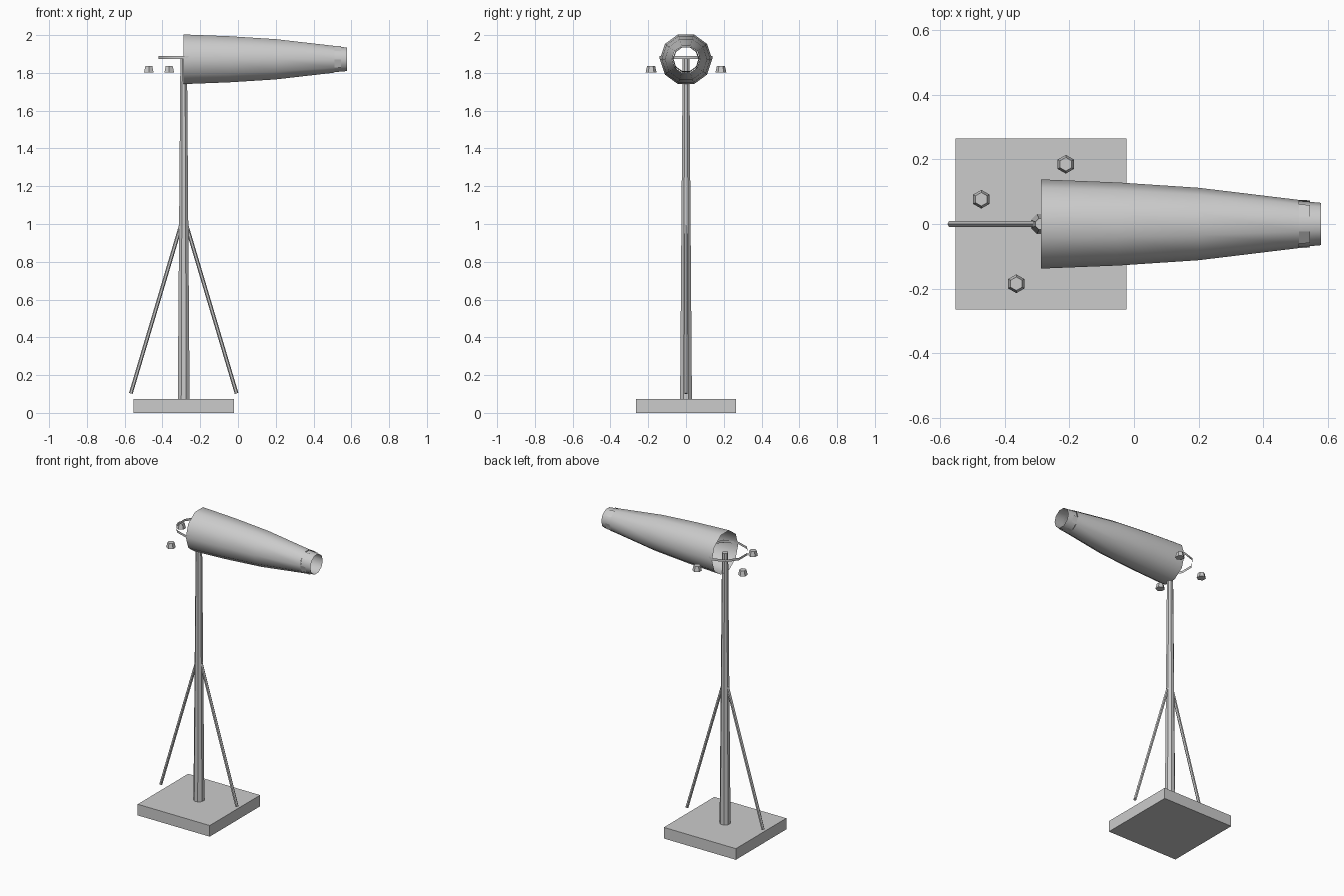
import bpy, bmesh
from math import sin, cos, pi, radians
from mathutils import Vector

if "Cube" in bpy.data.objects:
    bpy.data.objects.remove(bpy.data.objects["Cube"])

PX = -0.2875     # pole axis
SZ = 1.872       # sock axis height


def finish(name, bm, smooth=None):
    me = bpy.data.meshes.new(name)
    bm.to_mesh(me)
    bm.free()
    ob = bpy.data.objects.new(name, me)
    bpy.context.collection.objects.link(ob)
    if smooth:
        bpy.ops.object.select_all(action='DESELECT')
        ob.select_set(True)
        bpy.context.view_layer.objects.active = ob
        bpy.ops.object.shade_smooth_by_angle(angle=radians(smooth))
    return ob


def rod(name, a, b, r1, r2, sides, turn=0.0, caps=True, smooth=None):
    """Tapered prism between two points."""
    a, b = Vector(a), Vector(b)
    d = b - a
    bm = bmesh.new()
    bmesh.ops.create_cone(bm, cap_ends=caps, segments=sides,
                          radius1=r1, radius2=r2, depth=d.length)
    rot = d.to_track_quat('Z', 'Y').to_matrix() if d.x else None
    for v in bm.verts:
        x, y = v.co.x, v.co.y
        v.co.x, v.co.y = x*cos(turn) - y*sin(turn), x*sin(turn) + y*cos(turn)
        v.co = (rot @ v.co if rot else v.co) + (a + b) / 2
    return finish(name, bm, smooth)


def tube(name, profile, keep=lambda k: True, sides=10):
    """Open skin along x from (x, radius) points; keep() selects strips."""
    bm = bmesh.new()
    rings = [[bm.verts.new((x, r*cos(2*pi*k/sides), SZ + r*sin(2*pi*k/sides)))
              for k in range(sides)] for x, r in profile]
    for i, (p, q) in enumerate(zip(rings, rings[1:])):
        for k in range(sides):
            if keep(k):
                n = (k + 1) % sides
                bm.faces.new((p[k], p[n], q[n], q[k]))
    bmesh.ops.delete(bm, geom=[v for v in bm.verts if not v.link_faces],
                     context='VERTS')
    return finish(name, bm, 45)


# Base slab
bm = bmesh.new()
bmesh.ops.create_cube(bm, size=1)
for v in bm.verts:
    v.co = (PX + v.co.x*0.53, v.co.y*0.53, (v.co.z + 0.5)*0.074)
finish("base", bm)

# Tapered octagonal pole
rod("pole", (PX, 0, 0.07), (PX, 0, 1.873), 0.034, 0.019, 8, pi/8)

# Two slanted braces
for side, s in (("left", -1), ("right", 1)):
    rod(side + "_brace", (PX + s*0.28, 0, 0.103), (PX + s*0.013, 0, 1.0),
        0.01, 0.01, 6)

# Thin flat swivel hoop around the pole head
rod("hoop", (PX, 0, 1.873), (PX, 0, 1.889), 0.141, 0.141, 10, pi/10*2,
    caps=False, smooth=45)

# Four tapered hexagonal nuts around the pole
for i in range(4):
    a = pi/8 + pi/4 + i*pi/2 - pi/4 + pi/4
    a = radians(67.5 + 90*i)
    x, y = PX + 0.2*cos(a), 0.2*sin(a)
    rod(f"nut_{i+1}", (x, y, 1.803), (x, y, 1.837), 0.029, 0.021, 6)

# Fabric cone, alternate tabs at its tail and the sleeve beneath
tube("sock", [(PX, 0.138), (-0.05, 0.1285), (0.2, 0.112), (0.51, 0.0745)])
tube("sock_tabs", [(0.51, 0.0745), (0.545, 0.073)], lambda k: k % 2 == 1)
tube("tail_sleeve", [(0.51, 0.0712), (0.545, 0.0685), (0.578, 0.0655)])
